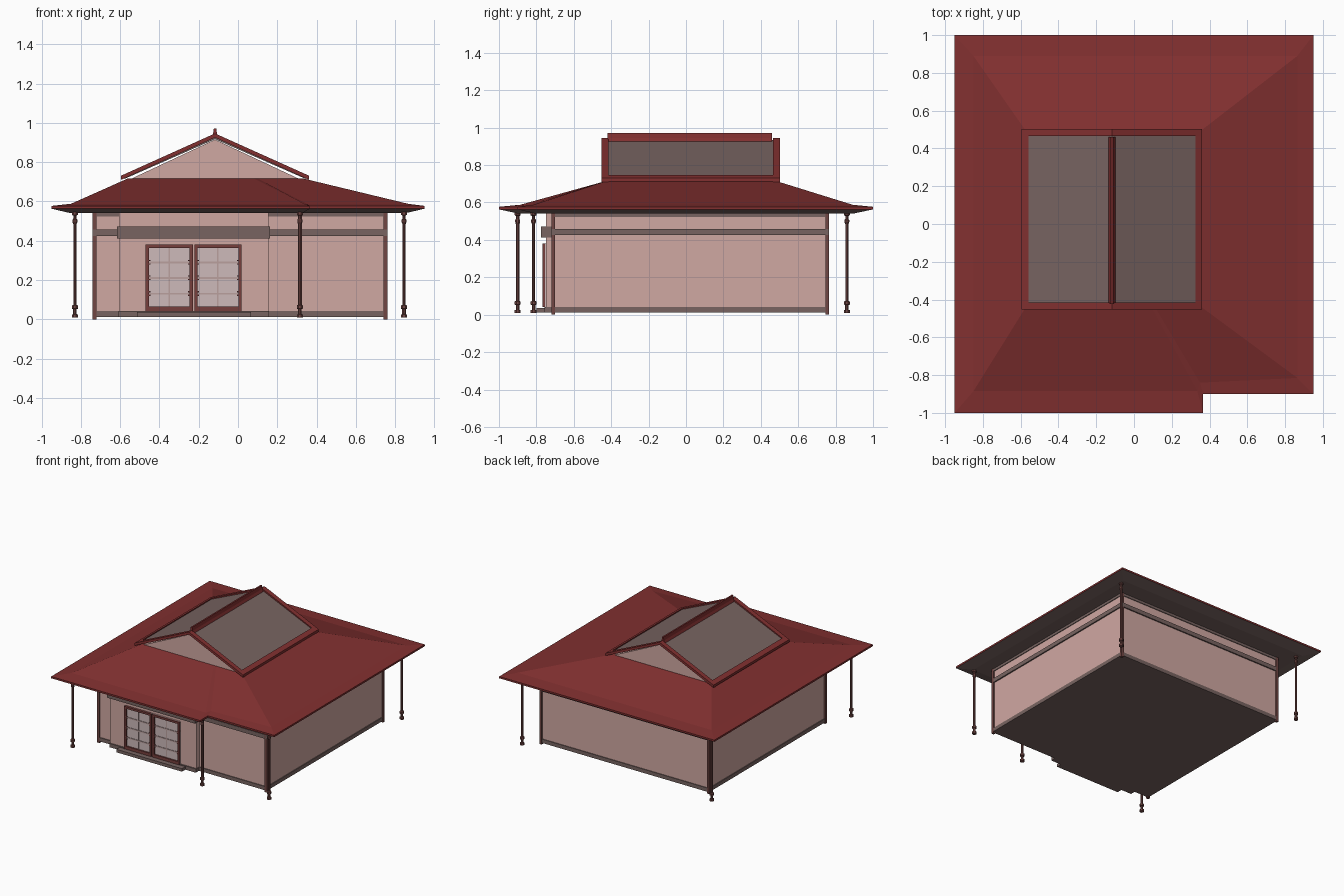
import bpy, bmesh, math
from mathutils import Vector

if "Cube" in bpy.data.objects:
    bpy.data.objects.remove(bpy.data.objects["Cube"])


def mat(name, r, g, b):
    lin = [((c / 255 + 0.055) / 1.055) ** 2.4 for c in (r, g, b)]
    m = bpy.data.materials.new(name)
    m.diffuse_color = (*lin, 1)
    m.use_nodes = True
    m.node_tree.nodes["Principled BSDF"].inputs["Base Color"].default_value = m.diffuse_color
    return m


RED = mat("roof_red", 130, 48, 48)
WALL = mat("wall_pink", 208, 168, 162)
GREY = mat("grey_brown", 120, 100, 97)
WOOD = mat("dark_red_wood", 112, 70, 67)
FRAME = mat("door_frame_red", 118, 62, 60)
PANE = mat("door_pane", 205, 186, 186)
LATTICE = mat("door_lattice", 186, 160, 158)


def finish(name, bm, *mats):
    bmesh.ops.recalc_face_normals(bm, faces=bm.faces[:])
    me = bpy.data.meshes.new(name)
    bm.to_mesh(me)
    bm.free()
    for m in mats:
        me.materials.append(m)
    ob = bpy.data.objects.new(name, me)
    bpy.context.collection.objects.link(ob)
    return ob


def box(name, x0, x1, y0, y1, z0, z1, m):
    bm = bmesh.new()
    bmesh.ops.create_cube(bm, size=1)
    for v in bm.verts:
        v.co = Vector((x1 if v.co.x > 0 else x0, y1 if v.co.y > 0 else y0,
                       z1 if v.co.z > 0 else z0))
    return finish(name, bm, m)


def prism(name, profile, y0, y1, m):
    """Extrude an xz profile along y."""
    bm = bmesh.new()
    f = bm.faces.new([bm.verts.new((x, y0, z)) for x, z in profile])
    ext = bmesh.ops.extrude_face_region(bm, geom=[f])
    for v in ext["geom"]:
        if isinstance(v, bmesh.types.BMVert):
            v.co.y = y1
    return finish(name, bm, m)


def lathe(name, x, y, profile, m, sides=8):
    bm = bmesh.new()
    rings = []
    for r, z in profile:
        rings.append([bm.verts.new((x + r * math.cos((i + .5) * math.tau / sides),
                                    y + r * math.sin((i + .5) * math.tau / sides), z))
                      for i in range(sides)])
    for a, b in zip(rings, rings[1:]):
        for i in range(sides):
            j = (i + 1) % sides
            bm.faces.new((a[i], a[j], b[j], b[i]))
    bm.faces.new(rings[0])
    bm.faces.new(rings[-1])
    return finish(name, bm, m)


# Main house body
X0, X1, Y0, Y1 = -0.73, 0.75, -0.71, 0.755
body = box("house_walls", X0, X1, Y0, Y1, 0.015, 0.545, WALL)
body.data.materials.append(GREY)
for p in body.data.polygons:
    if p.normal.z < -0.5:
        p.material_index = 1


def band(name, grow, z0, z1):
    box(name, X0 - grow, X1 + grow, Y0 - grow, Y1 + grow, z0, z1, GREY)


band("base_rail", 0.006, 0.012, 0.042)
band("middle_rail", 0.010, 0.425, 0.458)
band("top_rail", 0.006, 0.522, 0.544)

# Corner posts of the walls
for i, (x, y) in enumerate([(X0, Y0), (X1, Y0), (X0, Y1), (X1, Y1)]):
    box(f"corner_post_{i}", x - .01, x + .01, y - .01, y + .01, 0, 0.545, WOOD)

# Entrance bay
box("entrance_bay", -0.605, 0.155, -0.748, Y0, 0.02, 0.545, WALL)
box("bay_rail", -0.615, 0.163, -0.775, Y0, 0.412, 0.472, GREY)
box("bay_base_rail", -0.607, 0.157, -0.757, Y0, 0.012, 0.042, GREY)
box("entrance_step", -0.515, 0.065, -0.80, -0.74, 0.012, 0.036, GREY)

# Sliding doors
for n, (x0, x1) in enumerate([(-0.47, -0.23), (-0.222, 0.018)]):
    z0, z1, w = 0.04, 0.38, 0.016
    box(f"door_pane_{n}", x0, x1, -0.755, -0.745, z0, z1, PANE)
    for s, (a, b, c, d) in enumerate([(x0, x0 + w, z0, z1), (x1 - w, x1, z0, z1),
                                      (x0 + w, x1 - w, z0, z0 + w + .008),
                                      (x0 + w, x1 - w, z1 - w, z1)]):
        box(f"door_frame_{n}_{s}", a, b, -0.767, -0.745, c, d, FRAME)
    for k, z in enumerate((0.13, 0.21, 0.29)):
        box(f"door_lattice_{n}_{k}", x0 + w, x1 - w, -0.759, -0.75, z - .005, z + .005, LATTICE)
        for t, xa in enumerate((x0 + w, x1 - w - .008)):
            for u, dz in enumerate((-.011, .007)):
                box(f"door_peg_{n}_{k}_{t}_{u}", xa, xa + .008, -0.763, -0.75,
                    z + dz, z + dz + .006, FRAME)
    xm = (x0 + x1) / 2
    box(f"door_mullion_{n}", xm - .004, xm + .004, -0.758, -0.75, z0 + w, z1 - w, LATTICE)

# Turned porch posts under the eaves
for i, (x, y, r) in enumerate([(-0.83, -0.9, .009), (0.315, -0.9, .011), (0.845, -0.815, .009),
                               (-0.83, 0.86, .009), (0.845, 0.86, .009)]):
    lathe(f"porch_post_{i}", x, y,
          [(.017, .008), (.017, .024), (.010, .026), (.010, .052), (.017, .054), (.017, .070),
           (r, .074), (r, .485), (.014, .495), (.014, .507), (r, .512), (r, .528),
           (.017, .532), (.017, .548)], WOOD)

# Lower hipped roof: stepped outline, flared eaves, soffit underneath
outer = [(-.95, -1), (.365, -1), (.365, -.9), (.95, -.9), (.95, 1), (-.95, 1)]
mid = [(-.85, -.885), (.335, -.885), (.35, -.84), (.865, -.815), (.865, .89), (-.85, .89)]
inner = [(-.56, -.42), (.08, -.42), (.10, -.42), (.33, -.42), (.33, .475), (-.56, .475)]
soffit = [(-.86, -.90), (.33, -.90), (.33, -.81), (.86, -.81), (.86, .90), (-.86, .90)]
bm = bmesh.new()
rings = [[bm.verts.new((x, y, z)) for x, y in pts]
         for pts, z in ((soffit, .542), (outer, .563), (outer, .577), (mid, .588), (inner, .717))]
for a, b in zip(rings, rings[1:]):
    for i in range(6):
        j = (i + 1) % 6
        bm.faces.new((a[i], a[j], b[j], b[i]))
bm.faces.new(rings[0])
bm.faces.new(rings[-1])
roof = finish("lower_roof", bm, RED, GREY)
for p in roof.data.polygons:
    if p.normal.z < -0.2:
        p.material_index = 1

# Upper gabled roof, ridge running front to back
CX = -0.117


def chevron(half, z_eave, z_top, thick):
    return [(CX - half, z_eave), (CX, z_top), (CX + half, z_eave),
            (CX + half, z_eave - thick), (CX, z_top - thick), (CX - half, z_eave - thick)]


prism("gable_wall", [(-.555, .71), (.321, .71), (CX, .915)], -0.415, 0.465, WALL)
prism("upper_roof_panels", chevron(.46, .731, .933, .016), -0.42, 0.47, GREY)
for name, ya, yb in (("front_barge_board", -.453, -.415), ("back_barge_board", .465, .503)):
    prism(name, chevron(.478, .731, .946, .021), ya, yb, RED)
for name, s in (("left_eave_trim", -1), ("right_eave_trim", 1)):
    prism(name, [(CX + s * .478, .712), (CX + s * .478, .731),
                 (CX + s * .442, .747), (CX + s * .442, .728)], -0.42, 0.47, RED)
prism("ridge_cap", [(CX - .018, .925), (CX - .010, .945), (CX - .006, .972),
                    (CX + .006, .972), (CX + .010, .945), (CX + .018, .925)], -0.42, 0.46, RED)
